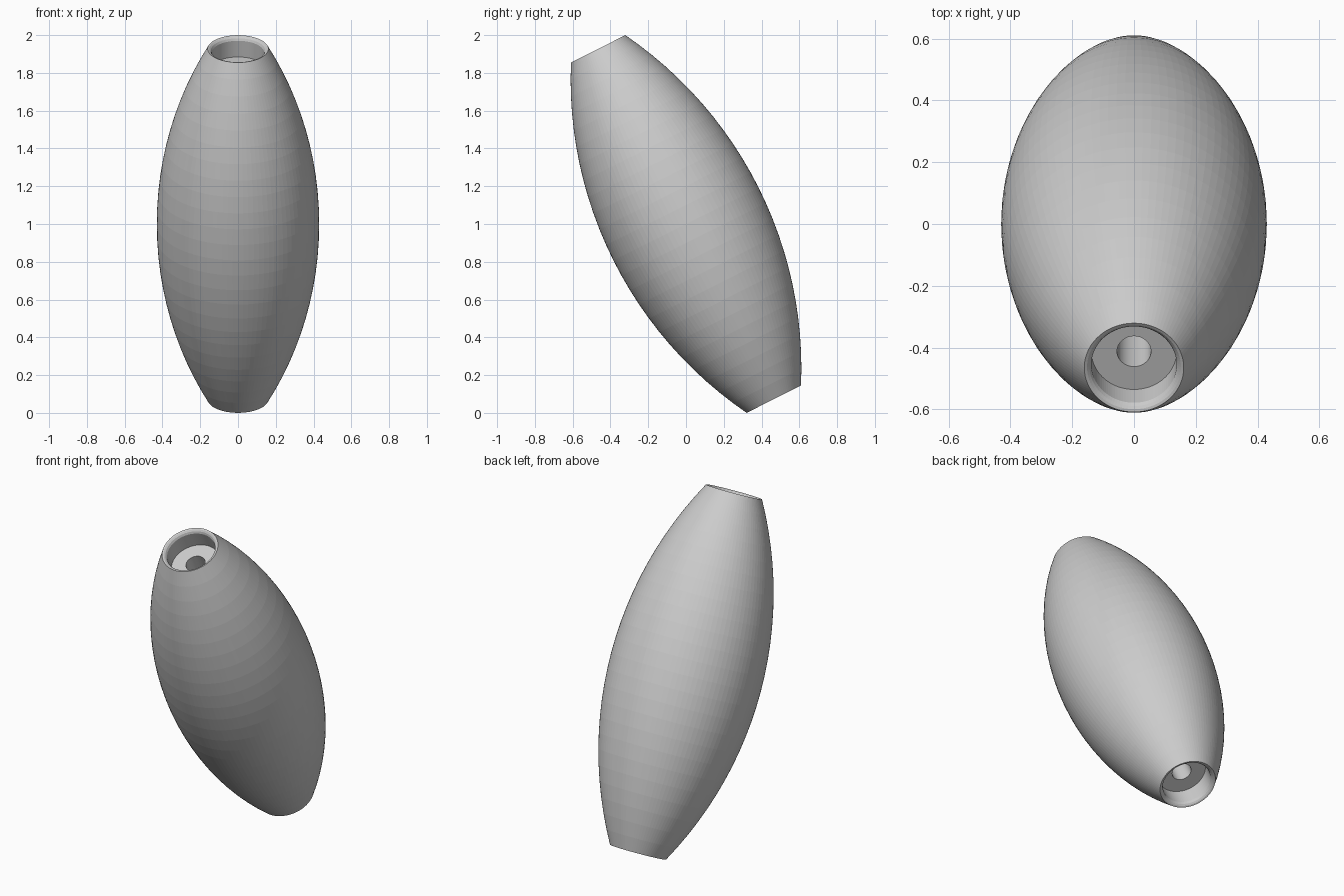
import bpy, bmesh, math
from mathutils import Matrix

if "Cube" in bpy.data.objects:
    bpy.data.objects.remove(bpy.data.objects["Cube"])

HALF = 1.0375       # half length along the axis
R_MID = 0.43        # widest radius
R_END = 0.161       # radius at the ends
TILT = math.atan2(0.93, 1.855)
RINGS, SIDES = 24, 96

# outer skin: one circular arc from end to end
sag = R_MID - R_END
arc = (HALF**2 + sag**2) / (2 * sag)
span = math.asin(HALF / arc)
profile = []
for i in range(RINGS + 1):
    a = span * (2 * i / RINGS - 1)
    profile.append((R_MID - arc * (1 - math.cos(a)), arc * math.sin(a)))

# rounded rim, counterbore and narrow through-bore, mirrored for both ends
socket = [(0.152, HALF - 0.003), (0.144, HALF - 0.01), (0.138, HALF - 0.022),
          (0.138, 0.92), (0.055, 0.92)]
profile += socket + [(r, -z) for r, z in reversed(socket)]

# revolve the closed profile
bm = bmesh.new()
loops = []
for k in range(SIDES):
    t = 2 * math.pi * k / SIDES
    loops.append([bm.verts.new((r * math.cos(t), r * math.sin(t), z)) for r, z in profile])
n = len(profile)
for k in range(SIDES):
    a, b = loops[k], loops[(k + 1) % SIDES]
    for i in range(n):
        j = (i + 1) % n
        bm.faces.new((a[i], b[i], b[j], a[j]))
bmesh.ops.recalc_face_normals(bm, faces=bm.faces)

# lean the body toward the front and lift it onto the ground
bm.transform(Matrix.Translation((0, 0, 1)) @ Matrix.Rotation(TILT, 4, 'X'))
mesh = bpy.data.meshes.new("barrel_body")
bm.to_mesh(mesh)
bm.free()
body = bpy.data.objects.new("barrel_body", mesh)
bpy.context.collection.objects.link(body)
